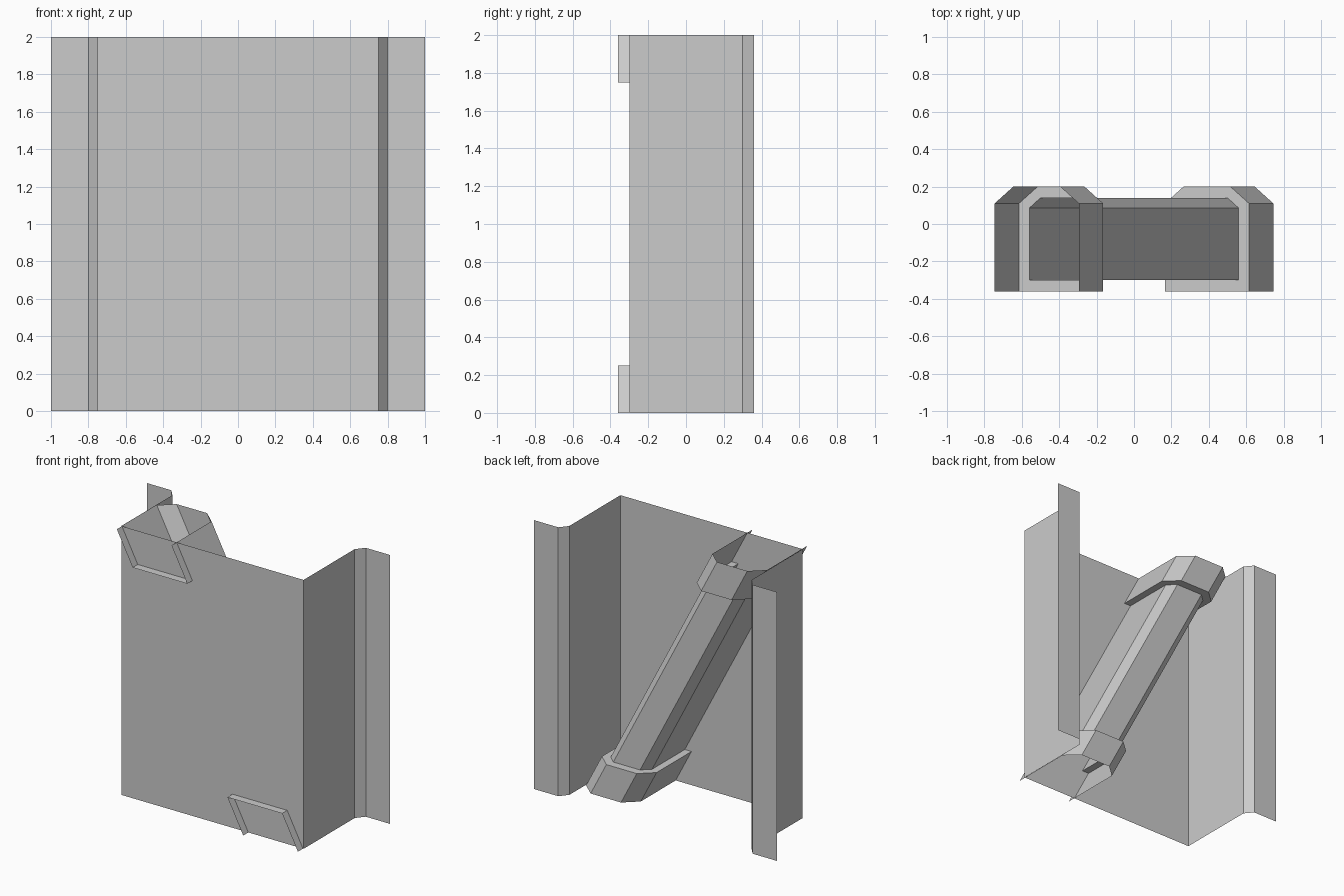
import bpy

if "Cube" in bpy.data.objects:
    bpy.data.objects.remove(bpy.data.objects["Cube"])


def make_object(name, verts, faces):
    mesh = bpy.data.meshes.new(name)
    mesh.from_pydata(verts, [], faces)
    mesh.update()
    obj = bpy.data.objects.new(name, mesh)
    bpy.context.collection.objects.link(obj)
    return obj


def loft(rings):
    """Faces joining consecutive point loops of equal length: (ring a, ring b, closed)."""
    verts, faces = [], []
    for a, b, closed in rings:
        n, base = len(a), len(verts)
        verts += a + b
        for i in range(n if closed else n - 1):
            j = (i + 1) % n
            faces.append((base + i, base + j, base + n + j, base + n + i))
    return verts, faces


SLOPE = 0.13 / 0.25  # sideways lean of the brace per unit of height


def section(half_width, front, shoulder, back, chamfer, z):
    """Horizontal chamfered U cut through the leaning brace at height z."""
    cx = (1 - z) * SLOPE
    pts = [(-half_width, front), (-half_width, shoulder), (-half_width + chamfer, back),
           (half_width - chamfer, back), (half_width, shoulder), (half_width, front)]
    return [(cx + x, y, z) for x, y in pts]


def bar_section(z):
    return section(0.17, -0.30, 0.085, 0.14, 0.06, z)


def collar_section(z):
    return section(0.225, -0.36, 0.11, 0.20, 0.10, z)


# Folded sheet: front panel, side walls and rear flanges
half = [(0.75, -0.30), (0.75, 0.30), (0.80, 0.36), (1.0, 0.36)]
profile = [(-x, y) for x, y in reversed(half)] + half
make_object("folded_panel", *loft([([(x, y, 0) for x, y in profile],
                                    [(x, y, 2) for x, y in profile], False)]))

# Diagonal brace bar, open towards the panel
make_object("brace_bar", *loft([(bar_section(0.25), bar_section(1.75), False)]))

# End collars: open outer shell plus a flat ring joining it to the bar
for name, inner_z, outer_z in (("upper_collar", 1.75, 2.0), ("lower_collar", 0.25, 0.0)):
    make_object(name, *loft([
        (collar_section(inner_z), collar_section(outer_z), False),
        (bar_section(inner_z), collar_section(inner_z), True)]))
